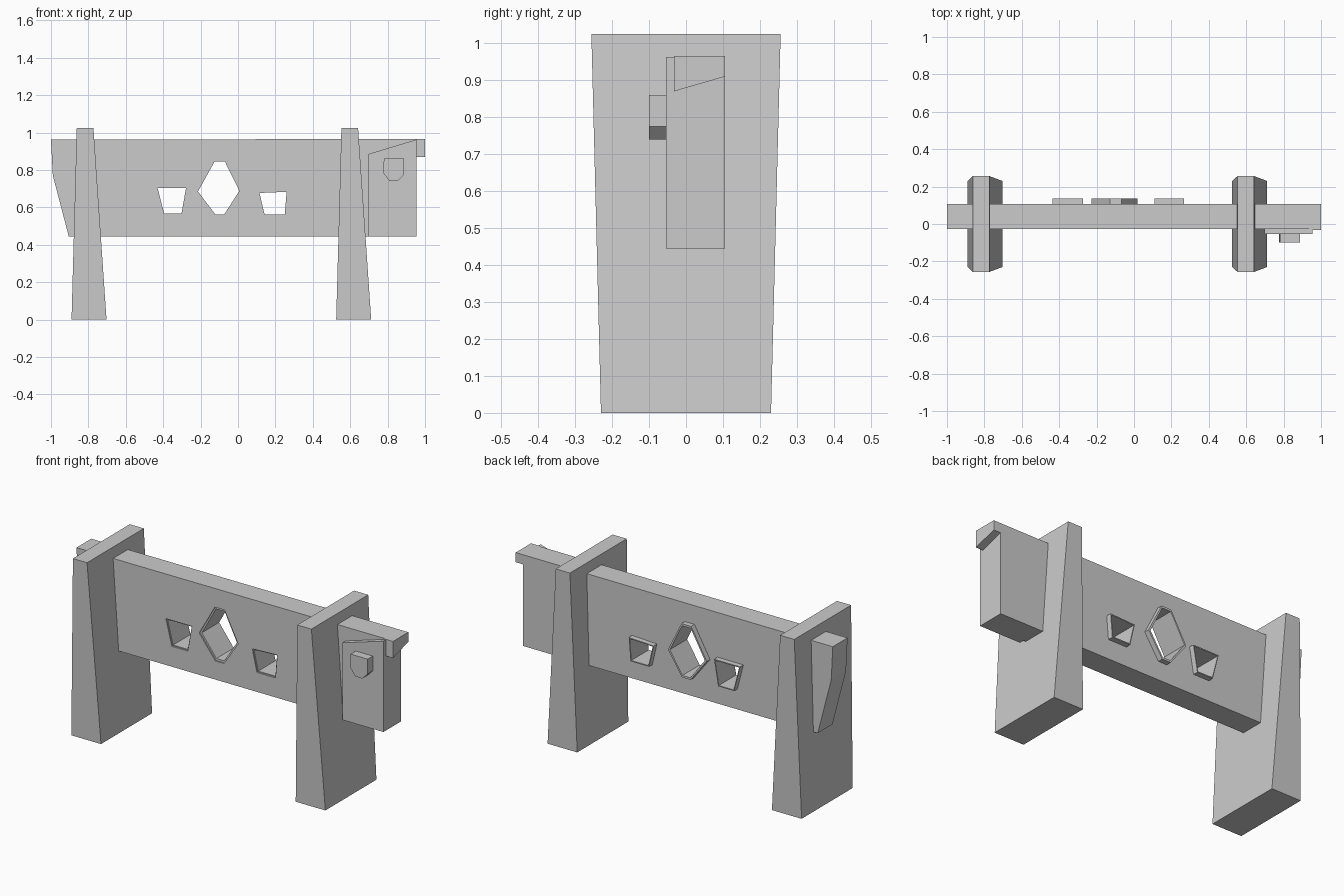
import bpy, bmesh
from mathutils import Vector

if "Cube" in bpy.data.objects:
    bpy.data.objects.remove(bpy.data.objects["Cube"])


def mesh_object(name, bm):
    bmesh.ops.recalc_face_normals(bm, faces=bm.faces)
    me = bpy.data.meshes.new(name)
    bm.to_mesh(me)
    bm.free()
    ob = bpy.data.objects.new(name, me)
    bpy.context.collection.objects.link(ob)
    return ob


def prism(name, profile, y0, y1):
    """Extrude an x-z profile from y0 to y1."""
    bm = bmesh.new()
    face = bm.faces.new([bm.verts.new((x, y0, z)) for x, z in profile])
    ext = bmesh.ops.extrude_face_region(bm, geom=[face])["geom"]
    verts = [g for g in ext if isinstance(g, bmesh.types.BMVert)]
    bmesh.ops.translate(bm, verts=verts, vec=(0, y1 - y0, 0))
    return mesh_object(name, bm)


def cut(ob, cutter):
    mod = ob.modifiers.new("cutout", "BOOLEAN")
    mod.operation = "DIFFERENCE"
    mod.solver = "EXACT"
    mod.object = cutter
    bpy.context.view_layer.objects.active = ob
    bpy.ops.object.modifier_apply(modifier=mod.name)
    bpy.data.objects.remove(cutter)


def grow(profile, d):
    """Scale a profile about its middle so it gets about d wider per side."""
    xs, zs = zip(*profile)
    cx, cz = (min(xs) + max(xs)) / 2, (min(zs) + max(zs)) / 2
    sx = 1 + 2 * d / (max(xs) - min(xs))
    sz = 1 + 2 * d / (max(zs) - min(zs))
    return [(cx + (x - cx) * sx, cz + (z - cz) * sz) for x, z in profile]


# Legs: narrower in x and wider in y towards the top
for side, x in (("left", -0.89), ("right", 0.525)):
    leg = prism(side + "_leg", [(x, 0), (x + 0.187, 0), (x + 0.117, 1.025), (x + 0.028, 1.025)],
                -0.23, 0.23)
    for v in leg.data.vertices:
        if v.co.z > 0.5:
            v.co.y *= 0.256 / 0.23

# Cross beam with slanted left end
beam = prism("cross_beam", [(-1, 0.963), (-0.99, 0.77), (-0.905, 0.445), (0.955, 0.445), (0.955, 0.965)],
             -0.027, 0.106)

# Openings with raised rims on the back: name, outline, rim thickness
openings = [
    ("centre", [(-0.125, 0.845), (-0.07, 0.845), (0.007, 0.688), (-0.073, 0.563), (-0.122, 0.563),
                (-0.214, 0.685)], 0.012),
    ("left", [(-0.43, 0.703), (-0.278, 0.703), (-0.302, 0.567), (-0.395, 0.567)], 0.006),
    ("right", [(0.115, 0.677), (0.26, 0.683), (0.25, 0.562), (0.142, 0.562)], 0.006),
]
for name, hole, rim in openings:
    outer = grow(hole, rim)
    cut(beam, prism("cutter", outer, -0.2, 0.3))
    ring = prism(name + "_opening_rim", outer, -0.02, 0.136)
    cut(ring, prism("cutter", hole, -0.2, 0.3))

# Raised panel and button on the right end
prism("end_panel", [(0.697, 0.445), (0.955, 0.445), (0.955, 0.963), (0.697, 0.885)], -0.054, -0.02)
prism("button", [(0.78, 0.86), (0.888, 0.86), (0.888, 0.775), (0.853, 0.74), (0.81, 0.74),
                 (0.776, 0.785)], -0.1, -0.05)

# Top lip on the right end, underside rising to the back
lip = prism("end_lip", [(0.94, 0.87), (1.0, 0.87), (1.0, 0.965), (0.94, 0.965)], -0.032, 0.106)
for v in lip.data.vertices:
    if v.co.z < 0.9 and v.co.y > 0:
        v.co.z = 0.91
